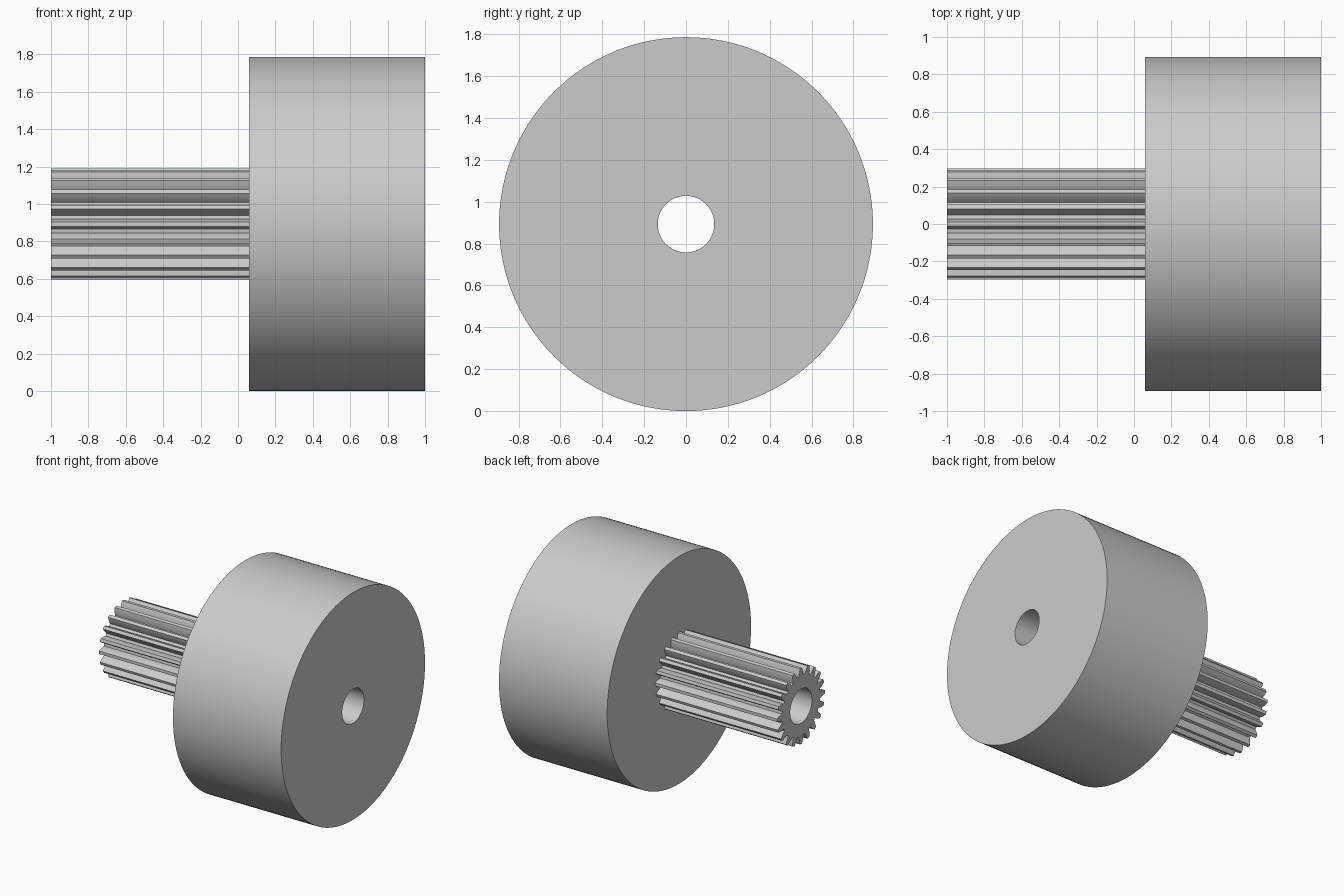
import bpy
import bmesh
from math import sin, cos, pi, radians

cube = bpy.data.objects.get("Cube")
if cube:
    bpy.data.objects.remove(cube)

AXIS_Z = 0.893      # height of the shared axle line
BORE = 0.135        # radius of the through hole
TEETH = 20
MODULE = 0.027      # gear tooth module

grey = bpy.data.materials.new("plain grey")
grey.use_nodes = True
colour = (0.6, 0.6, 0.6, 1)
grey.diffuse_color = colour
grey.node_tree.nodes["Principled BSDF"].inputs["Base Color"].default_value = colour


def bored_prism(name, outline, x0, x1):
    """Extrude a polar outline [(angle, radius)] along x, with a round bore."""
    bm = bmesh.new()
    bore = [(a, BORE) for a, r in outline]
    sections = [(outline, x0), (outline, x1), (bore, x1), (bore, x0)]
    rings = [[bm.verts.new((x, r * cos(a), AXIS_Z + r * sin(a))) for a, r in pts]
             for pts, x in sections]
    n = len(outline)
    for k, ring in enumerate(rings):
        other = rings[(k + 1) % len(rings)]
        for i in range(n):
            j = (i + 1) % n
            bm.faces.new((ring[i], ring[j], other[j], other[i]))
    bmesh.ops.recalc_face_normals(bm, faces=bm.faces)
    mesh = bpy.data.meshes.new(name)
    bm.to_mesh(mesh)
    bm.free()
    mesh.materials.append(grey)
    obj = bpy.data.objects.new(name, mesh)
    bpy.context.collection.objects.link(obj)
    bpy.ops.object.select_all(action="DESELECT")
    obj.select_set(True)
    bpy.context.view_layer.objects.active = obj
    bpy.ops.object.shade_smooth_by_angle(angle=radians(25))
    return obj


# Wide smooth drum
segments = 128
bored_prism("drum", [(2 * pi * i / segments, AXIS_Z) for i in range(segments)], 0.06, 1)

# Toothed pinion: half a tooth flank as (radius, half width), mirrored per tooth
pitch = MODULE * TEETH / 2
flank = [(pitch - 1.25 * MODULE, 0.027), (pitch - 0.6 * MODULE, 0.0248),
         (pitch, 0.0212), (pitch + 0.5 * MODULE, 0.017), (pitch + MODULE, 0.0118)]
tooth = [(-w / r, r) for r, w in flank] + [(w / r, r) for r, w in reversed(flank)]
tooth.append((pi / TEETH, flank[0][0]))
outline = [(2 * pi * t / TEETH + a, r) for t in range(TEETH) for a, r in tooth]
bored_prism("pinion", outline, -1, 0.06)
